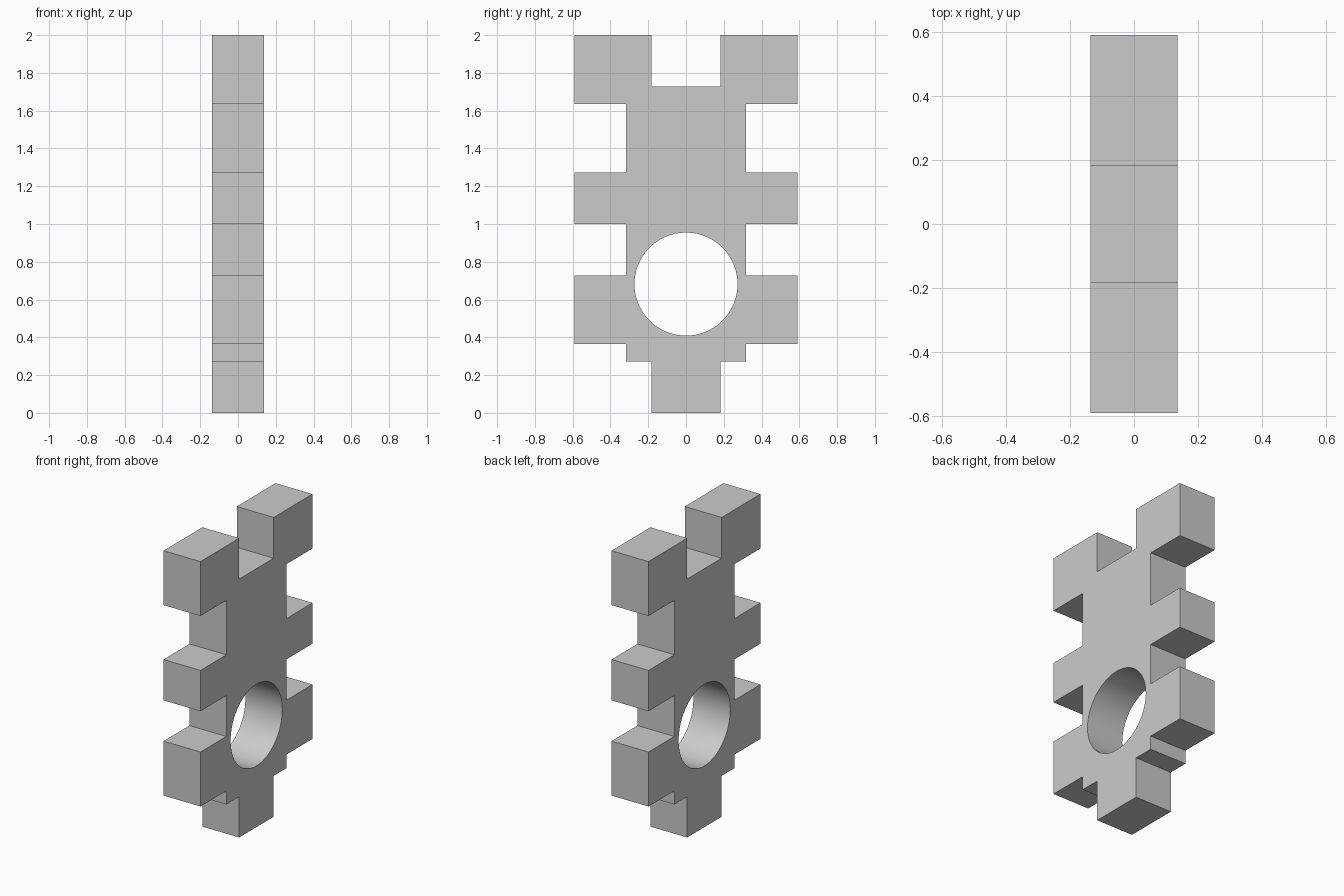
import bpy, bmesh, math

cube = bpy.data.objects.get("Cube")
if cube:
    bpy.data.objects.remove(cube, do_unlink=True)

UNIT = 2 / 44          # the part is 44 units tall
HALF_THICK = 3 * UNIT

grey = bpy.data.materials.new("plain_grey")
grey.use_nodes = True
colour = (0.6, 0.6, 0.6, 1)
grey.diffuse_color = colour
grey.node_tree.nodes["Principled BSDF"].inputs["Base Color"].default_value = colour

# Notched plate: half outline in (y, z) units, mirrored and extruded along x
half = [(4, 0), (4, 6), (7, 6), (7, 8), (13, 8), (13, 16), (7, 16), (7, 22),
        (13, 22), (13, 28), (7, 28), (7, 36), (13, 36), (13, 44), (4, 44), (4, 38)]
outline = half + [(-y, z) for y, z in reversed(half)]

bm = bmesh.new()
face = bm.faces.new([bm.verts.new((-HALF_THICK, y * UNIT, z * UNIT)) for y, z in outline])
extruded = bmesh.ops.extrude_face_region(bm, geom=[face])["geom"]
bmesh.ops.translate(bm, vec=(2 * HALF_THICK, 0, 0),
                    verts=[v for v in extruded if isinstance(v, bmesh.types.BMVert)])
bmesh.ops.recalc_face_normals(bm, faces=bm.faces)
mesh = bpy.data.meshes.new("notched_plate")
bm.to_mesh(mesh)
bm.free()
mesh.materials.append(grey)
plate = bpy.data.objects.new("notched_plate", mesh)
bpy.context.collection.objects.link(plate)

# Round through hole
bpy.ops.mesh.primitive_cylinder_add(vertices=96, radius=6 * UNIT, depth=1,
                                    location=(0, 0, 15 * UNIT), rotation=(0, math.pi / 2, 0))
cutter = bpy.context.object
cutter.name = "hole_cutter"
cutter.data.materials.append(grey)
hole = plate.modifiers.new("round_hole", "BOOLEAN")
hole.operation = "DIFFERENCE"
hole.solver = "EXACT"
hole.object = cutter

# Bake the hole, then smooth its wall while keeping the corners sharp
bpy.ops.object.select_all(action="DESELECT")
plate.select_set(True)
bpy.context.view_layer.objects.active = plate
bpy.ops.object.modifier_apply(modifier=hole.name)
bpy.data.objects.remove(cutter, do_unlink=True)
bpy.ops.object.shade_smooth_by_angle(angle=math.radians(30))
